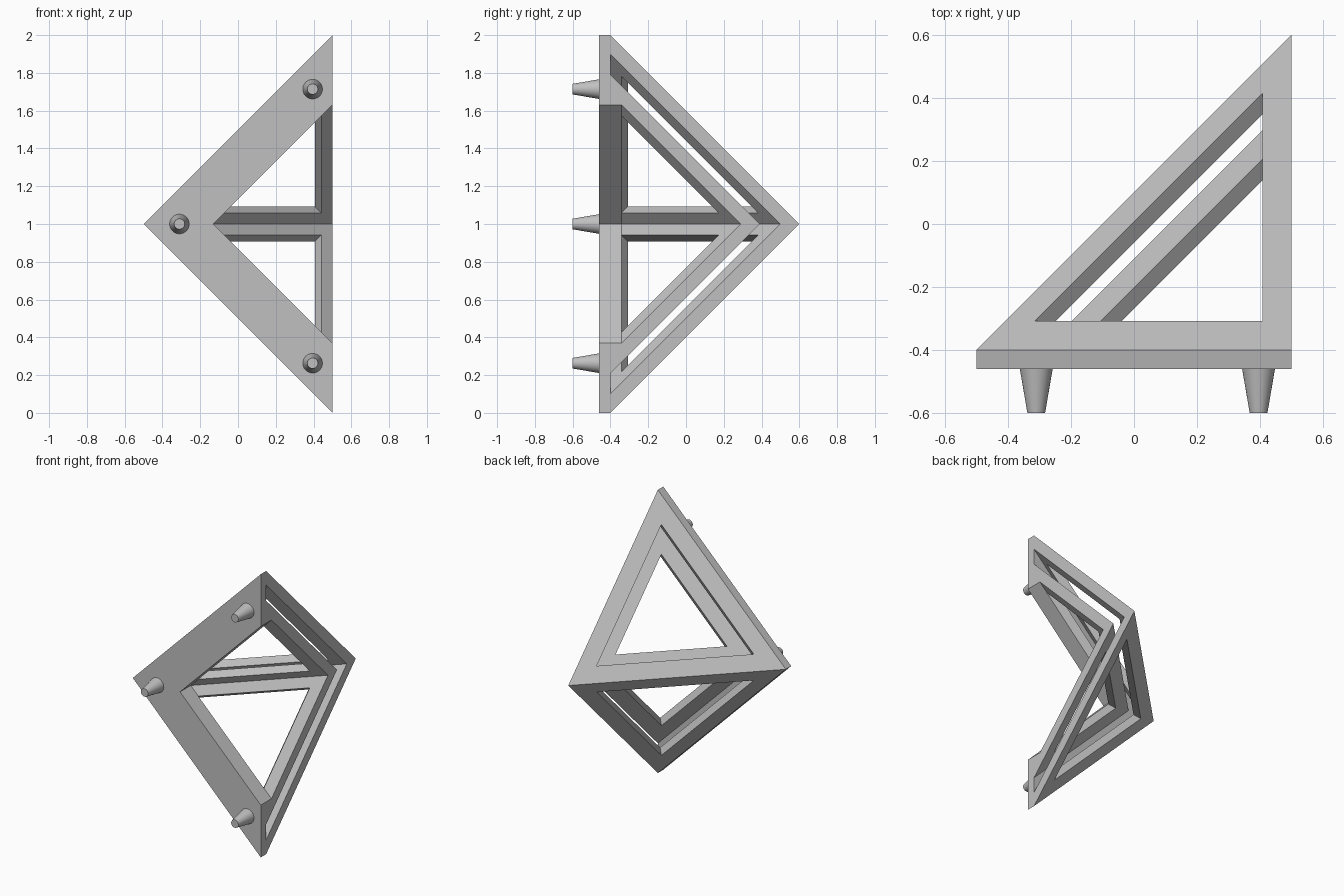
import bpy, bmesh, math

cube = bpy.data.objects.get("Cube")
if cube:
    bpy.data.objects.remove(cube)

grey = bpy.data.materials.new("light_grey")
grey.use_nodes = True
colour = (0.53, 0.53, 0.53, 1)
grey.diffuse_color = colour
grey.node_tree.nodes["Principled BSDF"].inputs["Base Color"].default_value = colour

WALL = 0.1            # wall thickness, as a drop in u + v + w
BAR = 0.0925          # bar width around each triangular opening
LIP = BAR - WALL / 3  # bar width on the inner side of a wall
PLATE = 0.06          # front plate thickness
INNER = 0.79          # size of the inner frame


def place(u, v, w):
    """Corner coordinates (u inwards, v back, w up) to world space."""
    return (0.5 - u, v - 0.4, 1 + w)


def finish(bm, name):
    bmesh.ops.remove_doubles(bm, verts=bm.verts, dist=1e-5)
    bmesh.ops.recalc_face_normals(bm, faces=bm.faces)
    mesh = bpy.data.meshes.new(name)
    bm.to_mesh(mesh)
    bm.free()
    mesh.materials.append(grey)
    obj = bpy.data.objects.new(name, mesh)
    bpy.context.collection.objects.link(obj)
    return obj


def triangle(total, margin):
    """Triangle on the plane u + v + w = total, inset by margin."""
    far = total - 2 * margin
    return [[far if i == k else margin for i in range(3)] for k in range(3)]


def pyramid_frame(name, size):
    """Two mirrored triangular frames that meet along the ridge."""
    bm = bmesh.new()
    for side in (1, -1):
        loops = []
        for total, margin in ((size, 0), (size, BAR),
                              (size - WALL, LIP), (size - WALL, 0)):
            loops.append([bm.verts.new(place(u, v, w * side))
                          for u, v, w in triangle(total, margin)])
        for n in range(4):
            a, b = loops[n], loops[(n + 1) % 4]
            for k in range(3):
                j = (k + 1) % 3
                if n == 3 and k == 0:
                    continue  # ridge side stays open to join its mirror
                bm.faces.new((a[k], a[j], b[j], b[k]))
    return finish(bm, name)


def front_plate():
    """Chevron plate, its inner edge reaching back to the inner frame."""
    core = INNER - WALL
    section = [(1, -PLATE), (1, 0), (core, 0), (core - LIP, LIP), (core - LIP, -PLATE)]
    bm = bmesh.new()
    stations = [[bm.verts.new(place(k * u, v, k * w)) for k, v in section]
                for u, w in ((0, 1), (1, 0), (0, -1))]
    for a, b in zip(stations, stations[1:]):
        for i in range(len(section)):
            j = (i + 1) % len(section)
            bm.faces.new((a[i], a[j], b[j], b[i]))
    bm.faces.new(stations[0])
    bm.faces.new(stations[-1])
    return finish(bm, "front_plate")


pyramid_frame("outer_frame", 1)
pyramid_frame("inner_frame", INNER)
front_plate()

# Tapered pegs on the front plate
for name, x, z in (("upper_peg", 0.395, 1.714), ("middle_peg", -0.31, 1),
                   ("lower_peg", 0.395, 0.263)):
    bpy.ops.mesh.primitive_cone_add(vertices=48, radius1=0.052, radius2=0.028, depth=0.14,
                                    location=(x, -0.53, z), rotation=(math.pi / 2, 0, 0))
    peg = bpy.context.object
    peg.name = name
    peg.data.materials.append(grey)
    bpy.ops.object.shade_smooth_by_angle()
